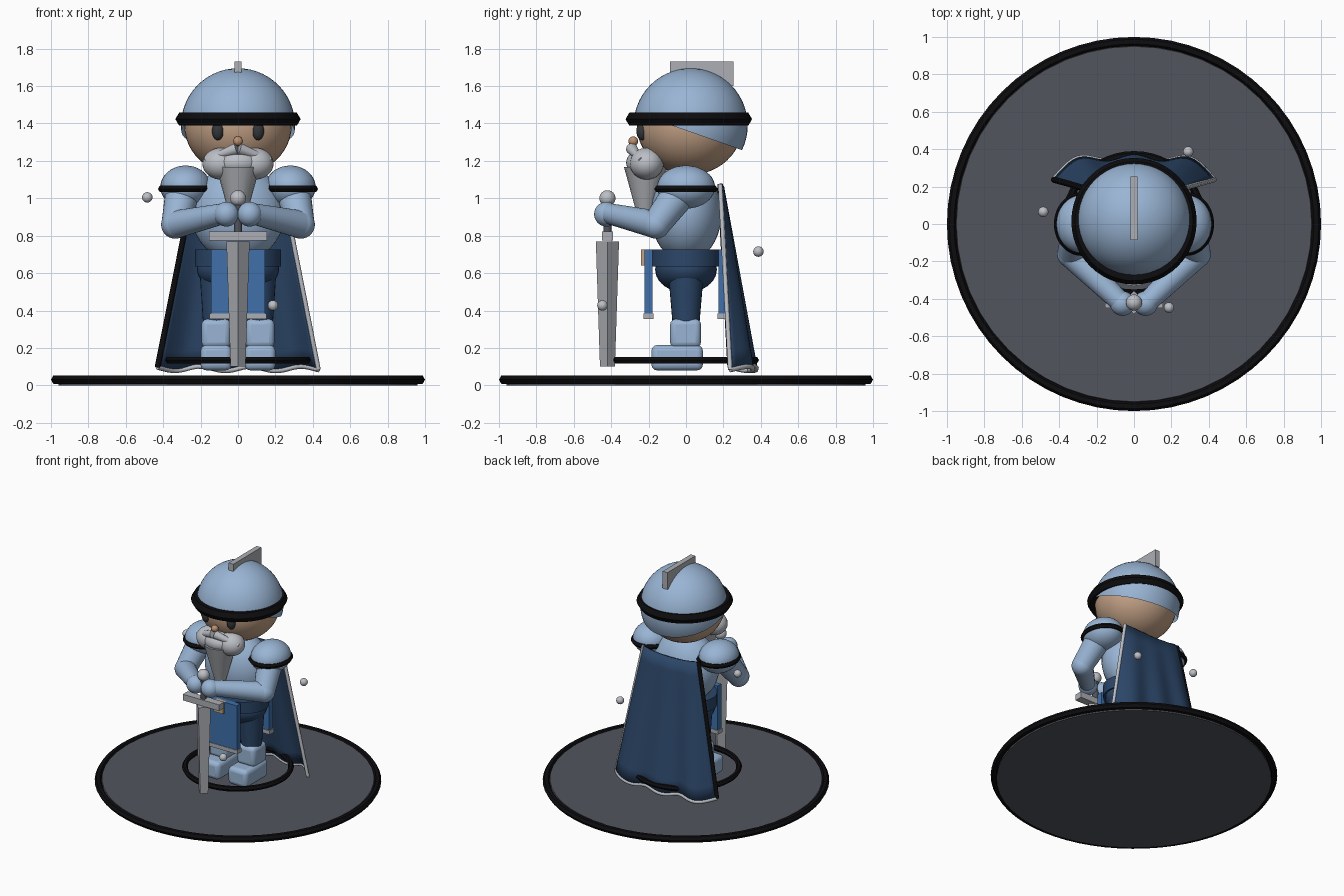
import bpy, math
from mathutils import Vector

if "Cube" in bpy.data.objects:
    bpy.data.objects.remove(bpy.data.objects["Cube"])

def mat(name, r, g, b):
    m = bpy.data.materials.new(name)
    m.diffuse_color = (r, g, b, 1)
    m.use_nodes = True
    m.node_tree.nodes["Principled BSDF"].inputs["Base Color"].default_value = m.diffuse_color
    return m

ARMOUR = mat("pale blue armour", .32, .46, .66)
NAVY = mat("navy cloth", .025, .062, .14)
BLUE = mat("mid blue cloth", .05, .16, .40)
STEEL = mat("steel grey", .42, .43, .46)
SILVER = mat("silver hair", .50, .52, .56)
SKIN = mat("tan skin", .55, .36, .24)
NOSE = mat("warm tan", .50, .28, .16)
STONE = mat("stone grey", .085, .09, .11)
BLACK = mat("black trim", .004, .004, .005)
EYE = mat("eye charcoal", .035, .037, .042)

def finish(name, m, smooth=True):
    o = bpy.context.object
    o.name = name
    o.data.materials.clear()
    o.data.materials.append(m)
    bpy.ops.object.transform_apply(location=False, rotation=True, scale=True)
    if smooth:
        bpy.ops.object.shade_smooth_by_angle(angle=math.radians(35))
    return o

def ball(name, loc, r, m, seg=32, rings=20):
    bpy.ops.mesh.primitive_uv_sphere_add(segments=seg, ring_count=rings, radius=1, location=loc)
    bpy.context.object.scale = r if isinstance(r, tuple) else (r, r, r)
    return finish(name, m)

def ring(name, loc, major, minor, m, sy=1, seg=48):
    bpy.ops.mesh.primitive_torus_add(location=loc, major_radius=major, minor_radius=minor,
                                     major_segments=seg, minor_segments=6)
    bpy.context.object.scale = (1, sy, 1)
    return finish(name, m)

def box(name, lo, hi, m, bevel=0.0):
    lo, hi = Vector(lo), Vector(hi)
    bpy.ops.mesh.primitive_cube_add(size=1, location=(lo + hi) / 2)
    bpy.context.object.scale = hi - lo
    o = finish(name, m, False)
    if bevel:
        b = o.modifiers.new("bevel", 'BEVEL')
        b.width, b.segments = bevel, 3
        bpy.ops.object.shade_smooth_by_angle(angle=math.radians(35))
    return o

def limb(name, a, b, ra, rb, m, sides=24, sy=1):
    a, b = Vector(a), Vector(b)
    d = b - a
    bpy.ops.mesh.primitive_cone_add(vertices=sides, radius1=ra, radius2=rb, depth=d.length,
                                    location=(a + b) / 2)
    o = bpy.context.object
    o.scale = (1, sy, 1)
    o.rotation_mode = 'QUATERNION'
    o.rotation_quaternion = Vector((0, 0, 1)).rotation_difference(d)
    return finish(name, m)

# base disc and rings
limb("base_disc", (0, 0, 0), (0, 0, .045), .96, .95, STONE, 48)
ring("base_rim", (0, 0, .03), .975, .025, BLACK, seg=64)
ring("floor_ring", (0, 0, .135), .37, .02, BLACK)

# legs, boots, arms and shoulders, mirrored
for s, side in ((-1, "left"), (1, "right")):
    box(side + "_boot_foot", sorted_lo := (min(s * .035, s * .2), -.185, .08),
        (max(s * .035, s * .2), .09, .215), ARMOUR, .03)
    box(side + "_boot_shaft", (min(s * .04, s * .195), -.085, .20),
        (max(s * .04, s * .195), .08, .355), ARMOUR, .03)
    limb(side + "_thigh", (s * .115, 0, .33), (s * .11, 0, .6), .072, .095, NAVY)
    shoulder, elbow, hand = (s * .29, -.01, 1.06), (s * .335, -.16, .86), (s * .07, -.42, .92)
    limb(side + "_upper_arm", shoulder, elbow, .095, .075, ARMOUR)
    ball(side + "_elbow", elbow, .076, ARMOUR)
    limb(side + "_forearm", elbow, hand, .075, .055, ARMOUR)
    ball(side + "_hand", (s * .062, -.425, .915), .066, ARMOUR)
    ball(side + "_pauldron", (s * .28, 0, 1.06), (.135, .155, .115), ARMOUR)
    ring(side + "_pauldron_trim", (s * .28, 0, 1.05), .128, .02, BLACK, 1.15)
    # face
    ball(side + "_eye", (s * .107, -.235, 1.36), (.032, .03, .05), EYE, 20, 12)
    limb(side + "_moustache", (s * .005, -.29, 1.265), (s * .175, -.24, 1.205), .032, .012, SILVER, 12)
    ball(side + "_whisker", (s * .09, -.21, 1.185), (.1, .09, .085), SILVER)

# hips, belt and torso
ball("hips", (0, 0, .62), (.22, .165, .125), NAVY)
limb("belt", (0, 0, .635), (0, 0, .725), .23, .23, NAVY, 32, .84)
ball("torso", (0, 0, .92), (.25, .19, .26), ARMOUR)
box("belt_buckle", (-.04, -.24, .64), (.04, -.19, .725), SKIN)
for y, side in ((-.2, "front"), (.195, "back")):
    box(side + "_tabard", (-.145, y - .022, .37), (.145, y + .022, .725), BLUE)
    box(side + "_tabard_hem", (-.152, y - .026, .355), (.152, y + .026, .385), STEEL)

# head, beard
ball("head", (0, .02, 1.39), (.287, .283, .265), SKIN, 40, 24)
ball("nose", (0, -.282, 1.305), .026, NOSE, 16, 10)
ball("beard_chin", (0, -.22, 1.19), (.12, .1, .075), SILVER)
limb("beard", (0, -.215, .88), (0, -.215, 1.168), .038, .117, STEEL, 16)

# helmet: sphere cut by a plane that dips toward the back
helmet = ball("helmet", (0, .025, 1.39), .305, ARMOUR, 48, 28)
bpy.ops.object.mode_set(mode='EDIT')
bpy.ops.mesh.select_all(action='SELECT')
bpy.ops.mesh.bisect(plane_co=(0, -.05, 1.38), plane_no=(0, .35, 1), clear_inner=True)
bpy.ops.object.mode_set(mode='OBJECT')
ring("helmet_brim", (0, .015, 1.423), .295, .04, BLACK, 1.01)
box("helmet_crest", (-.02, -.085, 1.6), (.02, .255, 1.73), STEEL)

# sword held point down
SY = -.42
limb("sword_blade", (0, SY, .1), (0, SY, .77), .04, .062, STEEL, 4)
box("sword_guard", (-.155, SY - .03, .775), (.155, SY + .03, .822), STEEL)
limb("sword_grip", (0, SY, .82), (0, SY, .98), .022, .022, STONE, 12)
ball("sword_pommel", (0, SY, 1.0), .043, SILVER)

# floating beads
for i, p in enumerate(((-.485, .065, 1.005), (.187, -.447, .427), (.29, .387, .715))):
    ball("bead_%d" % i, p, .028, SILVER, 16, 10)

# cape: flaring sheet with folds
def cape_point(u, v):
    y = .183 + .07 * v + (.015 + .09 * v) * (1 - u ** 4) + .018 * v * math.cos(u * 9)
    z = 1.075 - .985 * v - .02 * (1 - v) * (1 - u * u) + .012 * v * math.sin(u * 10)
    return u * (.235 + .195 * v), y, z

NU, NV = 32, 10
verts = [cape_point(-1 + 2 * i / NU, j / NV) for j in range(NV + 1) for i in range(NU + 1)]
faces = [(k, k + 1, k + NU + 2, k + NU + 1) for j in range(NV) for i in range(NU)
         for k in [j * (NU + 1) + i]]
me = bpy.data.meshes.new("cape")
me.from_pydata(verts, [], faces)
cape = bpy.data.objects.new("cape", me)
bpy.context.collection.objects.link(cape)
me.materials.append(NAVY)
me.shade_smooth()
sol = cape.modifiers.new("thickness", 'SOLIDIFY')
sol.thickness, sol.offset = .014, 0

# cape trims: swept tubes along edges
def tube(name, pts, r, m):
    c = bpy.data.curves.new(name, 'CURVE')
    c.dimensions, c.bevel_depth, c.bevel_resolution, c.use_fill_caps = '3D', r, 1, True
    sp = c.splines.new('POLY')
    sp.points.add(len(pts) - 1)
    for q, p in zip(sp.points, pts):
        q.co = (*p, 1)
    c.materials.append(m)
    bpy.context.collection.objects.link(bpy.data.objects.new(name, c))

tube("cape_left_trim", [cape_point(-1, j / NV) for j in range(NV + 1)], .016, BLACK)
tube("cape_right_trim", [cape_point(1, j / NV) for j in range(NV + 1)], .013, SILVER)
tube("cape_hem", [cape_point(-1 + 2 * i / NU, 1) for i in range(NU + 1)], .014, SILVER)
